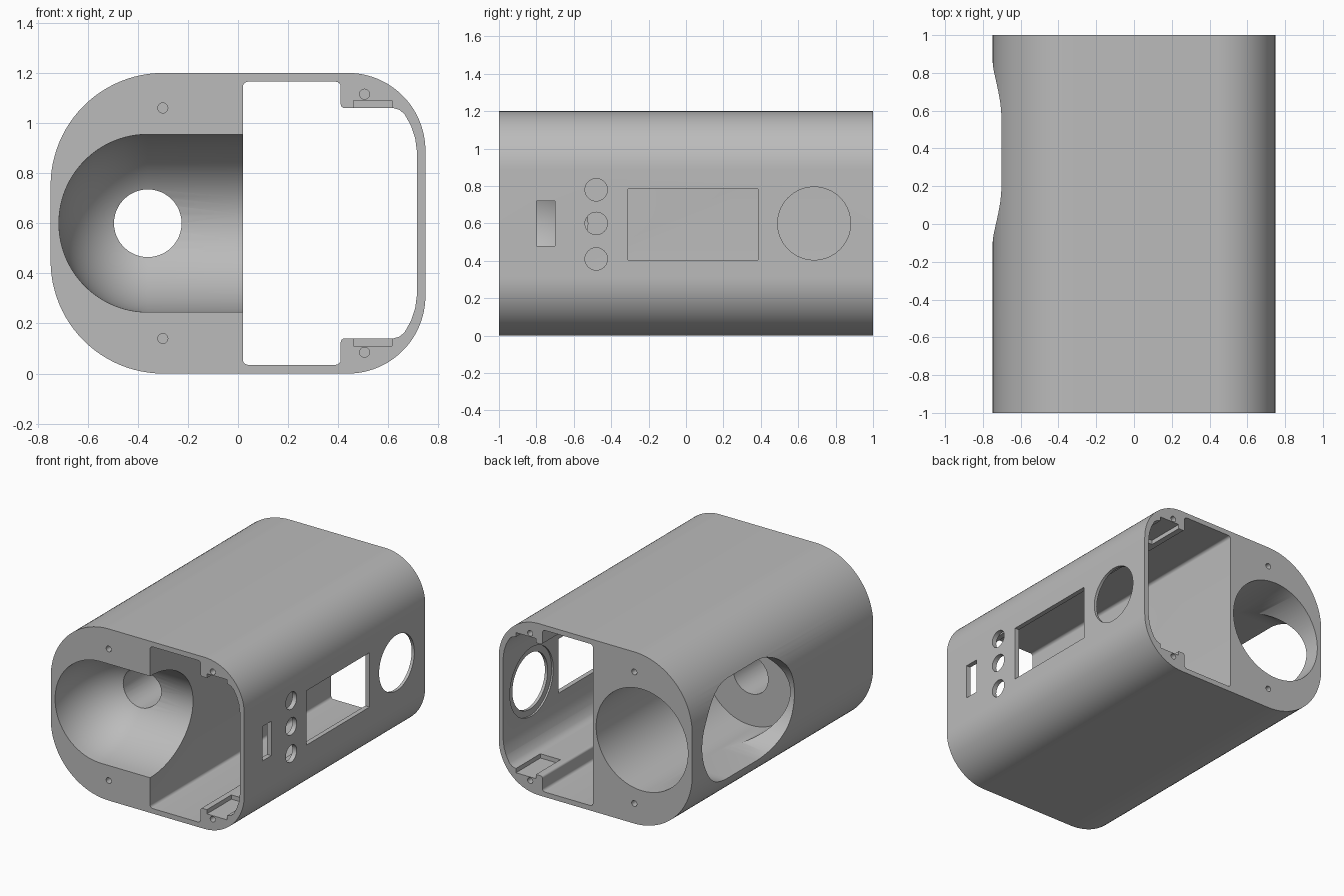
import bpy, bmesh, math
from mathutils import Matrix, Vector

if "Cube" in bpy.data.objects:
    bpy.data.objects.remove(bpy.data.objects["Cube"], do_unlink=True)

MID = 0.6           # middle height
TUBE_X = -0.36      # battery tube centre
TUBE_R = 0.355

grey = bpy.data.materials.new("plain grey")
grey.use_nodes = True
grey.diffuse_color = (0.5, 0.5, 0.5, 1)
grey.node_tree.nodes["Principled BSDF"].inputs["Base Color"].default_value = (0.5, 0.5, 0.5, 1)


def arc(cu, cw, r, start, end, n=24):
    """Points on an arc, angles in degrees."""
    angles = [math.radians(start + (end - start) * i / n) for i in range(n + 1)]
    return [(cu + r * math.cos(a), cw + r * math.sin(a)) for a in angles]


def circle(cu, cw, r, n=48):
    return arc(cu, cw, r, 0, 360, n)[:-1]


def box(u0, u1, w0, w1):
    return [(u0, w0), (u1, w0), (u1, w1), (u0, w1)]


def finish(name, bm):
    bmesh.ops.recalc_face_normals(bm, faces=bm.faces[:])
    mesh = bpy.data.meshes.new(name)
    bm.to_mesh(mesh)
    bm.free()
    mesh.materials.append(grey)
    obj = bpy.data.objects.new(name, mesh)
    bpy.context.collection.objects.link(obj)
    return obj


def prism(name, outline, axis, lo, hi):
    """Extrude an outline along x or y."""
    bm = bmesh.new()
    place = (lambda u, w: (u, lo, w)) if axis == "y" else (lambda u, w: (lo, u, w))
    face = bm.faces.new([bm.verts.new(place(u, w)) for u, w in outline])
    new = bmesh.ops.extrude_face_region(bm, geom=[face])["geom"]
    shift = Vector((0, hi - lo, 0)) if axis == "y" else Vector((hi - lo, 0, 0))
    bmesh.ops.translate(bm, vec=shift, verts=[g for g in new if isinstance(g, bmesh.types.BMVert)])
    return finish(name, bm)


def mirrored(upper):
    """Close an upper half outline with its reflection below."""
    return upper + [(u, 2 * MID - w) for u, w in reversed(upper)]


def scoop(name):
    """Half ellipsoid pocket, drawn out towards +x."""
    bm = bmesh.new()
    bmesh.ops.create_uvsphere(bm, u_segments=64, v_segments=48, radius=1,
                              matrix=Matrix.Rotation(math.pi / 2, 4, "Y"))
    bmesh.ops.bisect_plane(bm, geom=bm.verts[:] + bm.edges[:] + bm.faces[:], dist=1e-4,
                           plane_co=(0, 0, 0), plane_no=(1, 0, 0), clear_outer=True)
    rim = [e for e in bm.edges if e.is_boundary]
    new = bmesh.ops.extrude_edge_only(bm, edges=rim)["geom"]
    ends = [g for g in new if isinstance(g, bmesh.types.BMVert)]
    bmesh.ops.scale(bm, vec=(TUBE_R, 0.475, TUBE_R), verts=bm.verts[:])
    bmesh.ops.translate(bm, vec=(0.42, 0, 0), verts=ends)
    bmesh.ops.holes_fill(bm, edges=[e for e in bm.edges if e.is_boundary], sides=0)
    bmesh.ops.translate(bm, vec=(TUBE_X, -1, MID), verts=bm.verts[:])
    return finish(name, bm)


# Outer shell
shell = mirrored(arc(-0.298, 0.75, 0.45, 180, 90) + arc(0.438, 0.89, 0.31, 90, 0))
body = prism("enclosure_body", shell, "y", -1, 1)

# Long compartment for the electronics
bay = (arc(0.04, 1.145, 0.02, 180, 90, 6) + arc(0.39, 1.145, 0.02, 90, 0, 6)
       + arc(0.425, 1.075, 0.015, 180, 270, 6)
       + [(0.62, 1.06), (0.645, 1.052), (0.665, 1.035), (0.69, 0.99), (0.707, 0.94), (0.715, 0.88)])
cutters = [prism("bay_cut", mirrored(bay), "y", -1.1, 1.1)]

# Battery tube, front scoop and the hole joining them
cutters.append(prism("tube_cut", circle(TUBE_X, MID, TUBE_R, 96), "y", -0.2, 1.1))
cutters.append(scoop("scoop_cut"))
cutters.append(prism("connector_cut", circle(TUBE_X, MID, 0.135), "y", -0.8, 0.1))

# Rounded window into the tube
window = arc(0.54, MID, 0.35, -90, 90, 32) + arc(0.22, MID, 0.35, 90, 270, 32)
cutters.append(prism("window_cut", window, "x", -1, TUBE_X))

# Openings in the control side
openings = [circle(0.685, MID, 0.195, 64), box(-0.31, 0.385, 0.405, 0.785),
            box(-0.8, -0.7, 0.48, 0.72)]
openings += [circle(-0.48, z, 0.06, 32) for z in (0.41, 0.6, 0.78)]
for outline in openings:
    cutters.append(prism("control_cut", outline, "x", 0.6, 0.9))
cutters.append(prism("button_seat_cut", circle(0.685, MID, 0.24, 64), "x", 0.6, 0.727))

# Screw holes and lid notches at both ends
for lo, hi in ((-1.1, -0.8), (0.8, 1.1)):
    for side in (1, -1):
        for x, rise in ((-0.3, 0.46), (0.505, 0.515)):
            cutters.append(prism("screw_cut", circle(x, MID + side * rise, 0.02, 20), "y", lo, hi))
        low, high = sorted((MID + side * 0.4, MID + side * 0.49))
        reach = (lo, hi + 0.07) if lo < 0 else (lo - 0.07, hi)
        cutters.append(prism("notch_cut", box(0.46, 0.615, low, high), "y", *reach))

# Carve the body and discard the cutters
for cutter in cutters:
    mod = body.modifiers.new("carve", "BOOLEAN")
    mod.operation = "DIFFERENCE"
    mod.solver = "EXACT"
    mod.object = cutter
    cutter.hide_render = True
bpy.context.view_layer.update()
carved = bpy.data.meshes.new_from_object(body.evaluated_get(bpy.context.evaluated_depsgraph_get()))
body.modifiers.clear()
body.data = carved
for cutter in cutters:
    bpy.data.objects.remove(cutter, do_unlink=True)
carved.materials.clear()
carved.materials.append(grey)

bpy.ops.object.select_all(action="DESELECT")
body.select_set(True)
bpy.context.view_layer.objects.active = body
bpy.ops.object.shade_smooth_by_angle(angle=math.radians(30))
